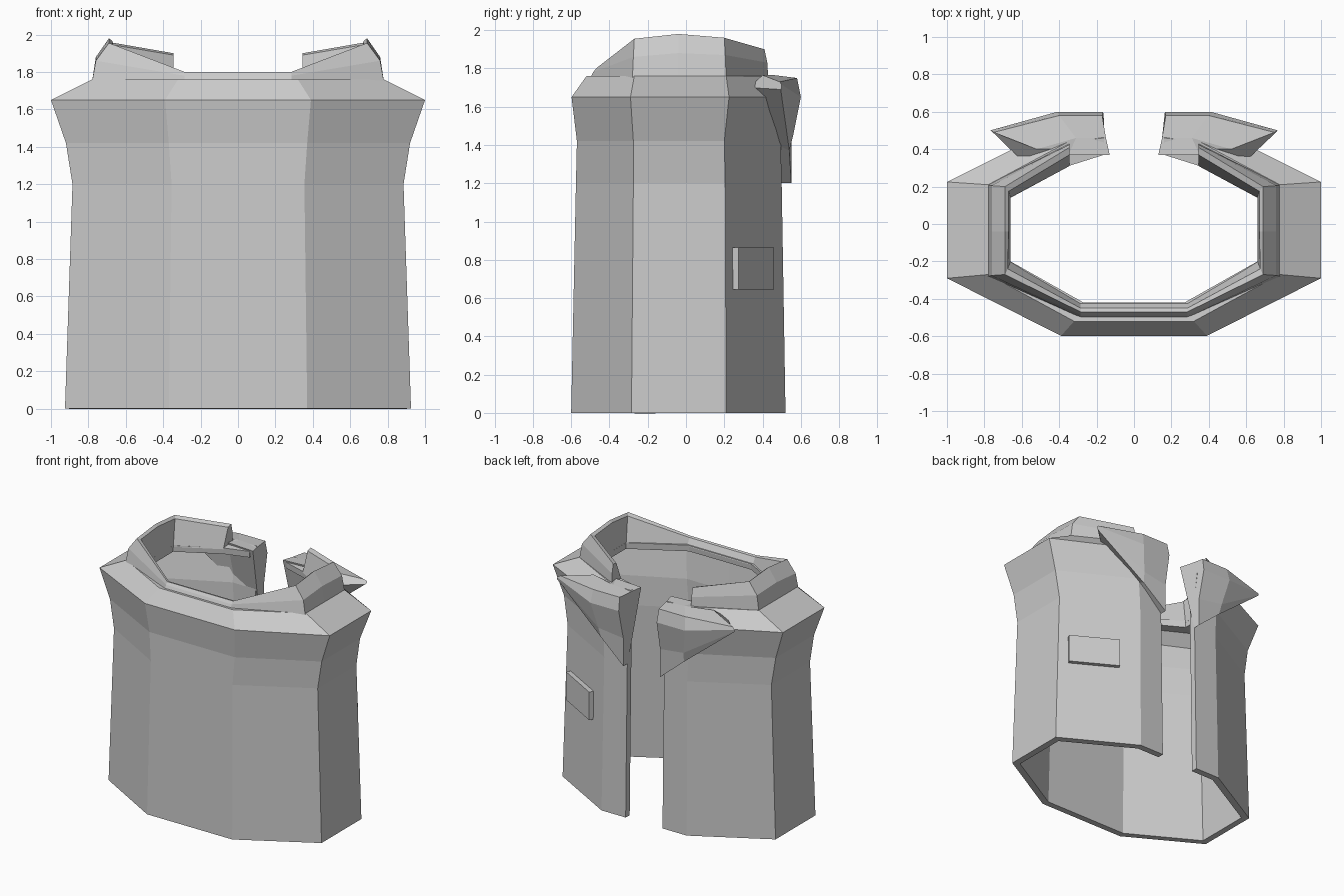
import bpy, bmesh
from mathutils import Vector


def loft(name, rows, closed=False, caps=(), mirror=True, thickness=0):
    """Skin rows of points; optionally close each row, cap ends, mirror in x, thicken inward."""
    bm = bmesh.new()
    vs = [[bm.verts.new(p) for p in r] for r in rows]
    n = len(rows[0])
    for a, b in zip(vs, vs[1:]):
        for j in range(n if closed else n - 1):
            k = (j + 1) % n
            bm.faces.new((a[j], a[k], b[k], b[j]))
    for c in caps:
        bm.faces.new(vs[c])
    if closed:
        bmesh.ops.recalc_face_normals(bm, faces=bm.faces)
    me = bpy.data.meshes.new(name)
    bm.to_mesh(me)
    bm.free()
    ob = bpy.data.objects.new(name, me)
    bpy.context.collection.objects.link(ob)
    if mirror:
        m = ob.modifiers.new("mirror", "MIRROR")
        m.use_clip = True
        m.merge_threshold = 0.001
    if thickness:
        s = ob.modifiers.new("thickness", "SOLIDIFY")
        s.thickness = thickness
        s.offset = -1
        s.use_even_offset = True
    return ob


# Torso shell: z, front x, front y, side x, side front y, side back y, back x, back y, edge y
levels = [
    (0.00, .37, -.60, .925, -.285, .21, .37, .52, .52),
    (1.20, .355, -.575, .885, -.275, .205, .36, .50, .50),
    (1.42, .37, -.57, .92, -.275, .20, .37, .495, .495),
    (1.65, .39, -.598, 1.0, -.29, .225, .39, .53, .53),
    (1.76, .32, -.52, .78, -.27, .21, .35, .44, .46),
    (1.75, .27, -.42, .66, -.20, .14, .35, .31, .37),
]
rows = [[(0, fy, z), (fx, fy, z), (sx, sf, z), (sx, sb, z), (bx, by, z), (.16, ey, z)]
        for z, fx, fy, sx, sf, sb, bx, by, ey in levels]
loft("torso_shell", rows, thickness=.05)

# Standing collar: outer base, outer mid, top outer, top inner, inner base
front = [(-.50, 1.75), (-.485, 1.78), (-.47, 1.80), (-.45, 1.795), (-.42, 1.74)]
collar = [
    [(0, y, z) for y, z in front],
    [(.285, y, z) for y, z in front],
    [(.78, -.28, 1.75), (.76, -.275, 1.86), (.69, -.27, 1.955), (.675, -.24, 1.94), (.66, -.20, 1.74)],
    [(.78, -.04, 1.75), (.76, -.04, 1.88), (.69, -.04, 1.98), (.67, -.04, 1.965), (.66, -.04, 1.74)],
    [(.78, .21, 1.75), (.76, .205, 1.87), (.69, .20, 1.96), (.67, .175, 1.945), (.66, .14, 1.74)],
    [(.345, .43, 1.74), (.345, .425, 1.83), (.345, .41, 1.90), (.345, .37, 1.89), (.345, .31, 1.74)],
]
loft("collar", collar, closed=True, caps=(-1,))

# Folded lapels beside the opening, tapering to an outer tip
lapel = [
    [(.13, .37, 1.76), (.15, .46, 1.755), (.17, .58, 1.75), (.165, .60, 1.65),
     (.16, .55, 1.42), (.16, .55, 1.20), (.16, .495, 1.20)],
    [(.35, .37, 1.77), (.31, .46, 1.765), (.40, .58, 1.75), (.41, .60, 1.65),
     (.37, .56, 1.45), (.36, .54, 1.37), (.36, .48, 1.40)],
    [(.44, .40, 1.75), (.52, .40, 1.765), (.75, .49, 1.73), (.77, .50, 1.715),
     (.77, .50, 1.70), (.76, .495, 1.69), (.59, .33, 1.70)],
]
loft("lapel", lapel, closed=True, caps=(0, -1))

# Flat pocket plate on one rear panel
out = Vector((.49, .87, 0))
ends = [Vector((.835, .247, 0)), Vector((.505, .433, 0))]
plate = [[p + out * d + Vector((0, 0, z)) for d, z in ((-.02, .645), (.03, .645), (.03, .865), (-.02, .865))]
         for p in ends]
loft("pocket_plate", plate, closed=True, caps=(0, -1), mirror=False)
